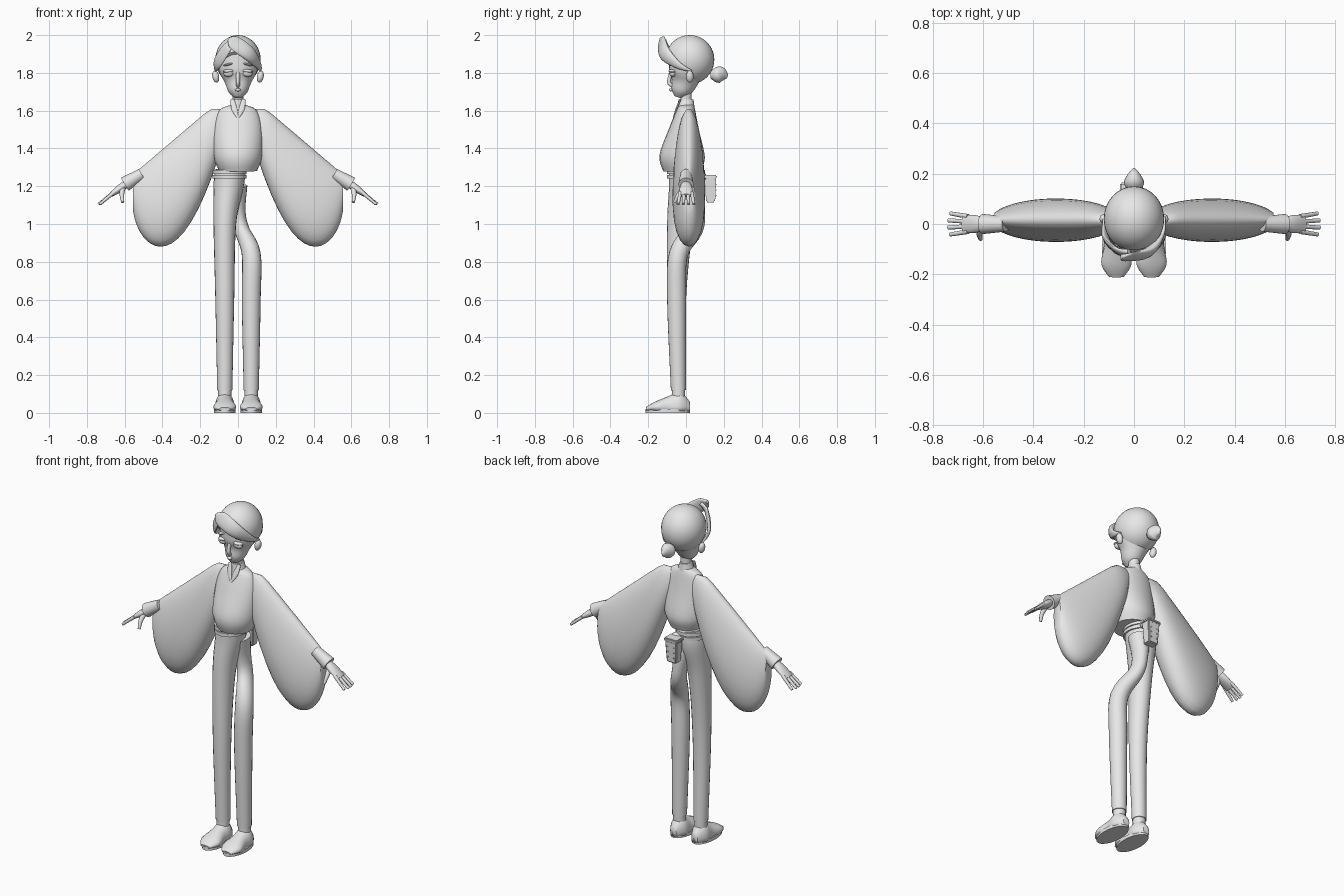
import bpy, bmesh, math
from mathutils import Vector, Matrix

default_cube = bpy.data.objects.get("Cube")
if default_cube:
    bpy.data.objects.remove(default_cube)

grey = (.8, .8, .8, 1)
clay = bpy.data.materials.new("light_grey")
clay.use_nodes = True
clay.diffuse_color = grey
clay.node_tree.nodes["Principled BSDF"].inputs["Base Color"].default_value = grey

SIDEWAYS = Vector((0, 1, 0))
UPWARDS = Vector((0, 0, 1))
SKULL = Vector((0, .02, 1.87))


def finish(name, bm):
    bmesh.ops.recalc_face_normals(bm, faces=bm.faces)
    mesh = bpy.data.meshes.new(name)
    bm.to_mesh(mesh)
    bm.free()
    mesh.materials.append(clay)
    for polygon in mesh.polygons:
        polygon.use_smooth = True
    mesh.set_sharp_from_angle(angle=math.radians(50))
    part = bpy.data.objects.new(name, mesh)
    bpy.context.collection.objects.link(part)
    return part


def skin_rings(name, rings):
    bm = bmesh.new()
    rows = [[bm.verts.new(point) for point in ring] for ring in rings]
    for lower, upper in zip(rows, rows[1:]):
        for i in range(len(lower)):
            bm.faces.new((lower[i - 1], lower[i], upper[i], upper[i - 1]))
    bm.faces.new(rows[0])
    bm.faces.new(rows[-1])
    return finish(name, bm)


def smooth_rows(rows, steps=5):
    """Pass a smooth spline through a few control sections."""
    rows = [Vector(row) for row in rows]
    padded = [rows[0], *rows, rows[-1]]
    result = []
    for before, start, end, after in zip(padded, padded[1:], padded[2:], padded[3:]):
        leave, arrive = (end - before) / 2, (after - start) / 2
        for step in range(steps):
            t = step / steps
            ease = t * t * (3 - 2 * t)
            result.append(start * (1 - ease) + end * ease
                          + leave * (t * (1 - t) ** 2) - arrive * (t * t * (1 - t)))
    return result + [rows[-1]]


def sweep(name, path, normal=SIDEWAYS, centre=None, sides=20):
    """Ellipses along a path; each section is x, y, z, half width, half depth along the normal."""
    sections = smooth_rows(path)
    points = [Vector(section[:3]) for section in sections]
    rings = []
    for i, point in enumerate(points):
        tangent = points[min(i + 1, len(points) - 1)] - points[max(i - 1, 0)]
        outward = point - centre if centre else normal
        across = tangent.cross(outward).normalized()
        deep = across.cross(tangent).normalized()
        width, depth = sections[i][3:]
        turns = [math.tau * k / sides for k in range(sides)]
        rings.append([point + across * width * math.cos(turn) + deep * depth * math.sin(turn)
                      for turn in turns])
    return skin_rings(name, rings)


def ball(name, location, size, tilt=0):
    bm = bmesh.new()
    bmesh.ops.create_uvsphere(bm, u_segments=32, v_segments=20, radius=1)
    bm.transform(Matrix.Translation(location) @ Matrix.Rotation(tilt, 4, "Y") @ Matrix.Diagonal((*size, 1)))
    return bm if name is None else finish(name, bm)


def box(name, location, size, taper=1):
    bm = bmesh.new()
    bmesh.ops.create_cube(bm, size=1)
    for vert in bm.verts:
        if vert.co.z < 0:
            vert.co.xy *= taper
    bm.transform(Matrix.Translation(location) @ Matrix.Diagonal((*size, 1)))
    bmesh.ops.bevel(bm, geom=bm.edges[:], offset=.006, segments=2, affect="EDGES")
    return finish(name, bm)


# Torso, collar and neck
sweep("tunic_torso", [(0, -.02, 1.28, .1, .1), (0, -.02, 1.36, .13, .12), (0, -.01, 1.5, .13, .08),
                      (0, 0, 1.6, .1, .05), (0, 0, 1.63, .04, .04)])
sweep("collar", [(0, 0, 1.58, .06, .05), (0, 0, 1.66, .03, .04)])
sweep("neck", [(0, 0, 1.6, .03, .03), (0, 0, 1.74, .03, .03)])

# Face
sweep("face", [(0, -.04, 1.67, .02, .02), (0, -.03, 1.7, .05, .05), (0, -.01, 1.75, .07, .07),
               (0, 0, 1.81, .1, .09), (0, 0, 1.9, .1, .09)])
sweep("nose", [(0, -.08, 1.8, .01, .01), (0, -.09, 1.75, .01, .01), (0, -.07, 1.73, .01, .01)])
ball("lips", (0, -.08, 1.71), (.015, .01, .008))

# Hair: a cap trimmed along the hairline, swept locks and a bun
cap = ball(None, SKULL, (.12, .13, .13))
trim = bmesh.ops.bisect_plane(cap, geom=cap.verts[:] + cap.edges[:] + cap.faces[:],
                              plane_co=(0, -.08, 1.89), plane_no=(0, -1, -1), clear_outer=True)
rim = [item for item in trim["geom_cut"] if isinstance(item, bmesh.types.BMEdge)]
bmesh.ops.holes_fill(cap, edges=rim)
finish("hair_cap", cap)
sweep("hair_fringe_left", [(-.05, -.13, 1.98, .01, .01), (-.02, -.13, 1.96, .04, .01),
                           (.06, -.11, 1.9, .04, .02), (.11, -.04, 1.84, .02, .01),
                           (.12, .03, 1.81, .005, .005)], centre=SKULL)
sweep("hair_fringe_right", [(-.02, -.11, 1.97, .01, .01), (-.06, -.11, 1.93, .03, .01),
                            (-.11, -.06, 1.85, .03, .01), (-.12, .02, 1.81, .005, .005)], centre=SKULL)
sweep("hair_bun", [(0, .13, 1.79, .02, .02), (0, .16, 1.79, .04, .04), (0, .19, 1.79, .03, .04),
                   (0, .22, 1.78, .005, .01)], normal=UPWARDS)

# Sash and back pouch
for height in (1.25, 1.275):
    ring = [(-.045, 0, height + lift, .09, .1) for lift in (-.01, .01)]
    sweep("sash", ring)
ball("sash_knot", (0, .09, 1.25), (.03, .02, .02))
box("pouch", (-.01, .13, 1.18), (.08, .06, .13), taper=.8)
box("pouch_rim", (-.01, .13, 1.25), (.09, .07, .02))
for column in (-1, 1):
    for row in range(3):
        ball("pouch_rivet", (column * .02 - .01, .156, 1.15 + row * .03), (.004, .006, .004))

# Trousers: the left thigh swings back, then steps out to the side
sweep("trouser_hips_and_right_leg", [(-.04, 0, 1.28, .08, .09), (-.05, 0, 1.2, .08, .09),
                                     (-.07, -.03, 1, .06, .07), (-.07, -.05, .6, .05, .05),
                                     (-.07, -.04, .12, .04, .04)])
sweep("trouser_left_leg", [(-.01, .03, 1.2, .06, .06), (0, .05, 1.07, .04, .05), (.02, .04, .97, .04, .05),
                           (.07, -.04, .84, .05, .05), (.07, -.05, .6, .05, .05), (.07, -.04, .12, .04, .04)])


def sleeve_ring(side, x):
    """Shoulder line above, hanging bag below, lens shape in depth."""
    top = min(1.61, 1.735 - .85 * x)
    reach = x - .41
    sag = 5 * reach ** 2 if reach < 0 else .25 - math.sqrt(max(.0625 - (reach / .6) ** 2, 0))
    low = min(.88 + sag, top - .08)
    depth = .085 * math.sqrt(1 - ((x - .31) / .26) ** 2)
    ring = []
    for k in range(24):
        turn = math.tau * k / 24
        rise = math.cos(turn)
        ring.append((side * x, .015 + depth * math.sin(turn) * (1 - rise / 5),
                     (top + low + rise * (top - low)) / 2))
    return ring


for side, label in ((1, "left"), (-1, "right")):
    # Ears, eyes and brows
    ball("ear_" + label, (side * .118, .02, 1.78), (.018, .02, .032), side * .2)
    ball("eye_" + label, (side * .048, -.07, 1.797), (.028, .018, .018), side * .1)
    ball("eyelid_" + label, (side * .048, -.07, 1.81), (.032, .022, .01), side * .1)
    ball("eyebrow_" + label, (side * .05, -.075, 1.845), (.03, .018, .006), side * .25)

    # Collar flap
    sweep("collar_flap_" + label, [(side * .03, -.03, 1.66, .01, .005), (side * .02, -.05, 1.61, .015, .005),
                                   (0, -.065, 1.56, .005, .005)])

    # Wide sleeve
    stations = [.06 + .495 * math.sin(math.pi / 2 * k / 20) for k in range(21)]
    skin_rings("sleeve_" + label, [sleeve_ring(side, x) for x in stations])

    # Cuff, hand, fingers and thumb
    sweep("cuff_" + label, [(side * .51, 0, 1.265, .03, .03), (side * .6, 0, 1.21, .04, .04)])
    sweep("palm_" + label, [(side * .58, 0, 1.22, .02, .02), (side * .63, 0, 1.185, .02, .035),
                            (side * .68, 0, 1.15, .01, .035)])
    for finger in range(4):
        spread = .03 - .02 * finger
        tip = .73 + .01 * math.sin(finger)
        sweep("finger_" + label, [(side * .66, spread, 1.165, .01, .01),
                                  (side * tip, spread * 1.4, 1.105, .007, .008)], sides=10)
    sweep("thumb_" + label, [(side * .61, -.01, 1.19, .015, .015), (side * .615, -.04, 1.155, .012, .012),
                             (side * .61, -.06, 1.115, .008, .008)], sides=10)

    # Ankle, shoe and sole
    foot = side * .07
    sweep("ankle_" + label, [(foot, -.04, .06, .035, .035), (foot, -.04, .14, .035, .035)])
    shoe = sweep("shoe_" + label, [(foot, .02, .03, .02, .03), (foot, -.03, .03, .05, .08),
                                   (foot, -.09, .03, .05, .06), (foot, -.16, .03, .06, .03),
                                   (foot, -.21, .02, .03, .01)], normal=UPWARDS)
    for vert in shoe.data.vertices:
        vert.co.z = max(vert.co.z, .01)
    sweep("sole_" + label, [(foot, -.097, 0, .058, .117), (foot, -.097, .02, .058, .117)])
